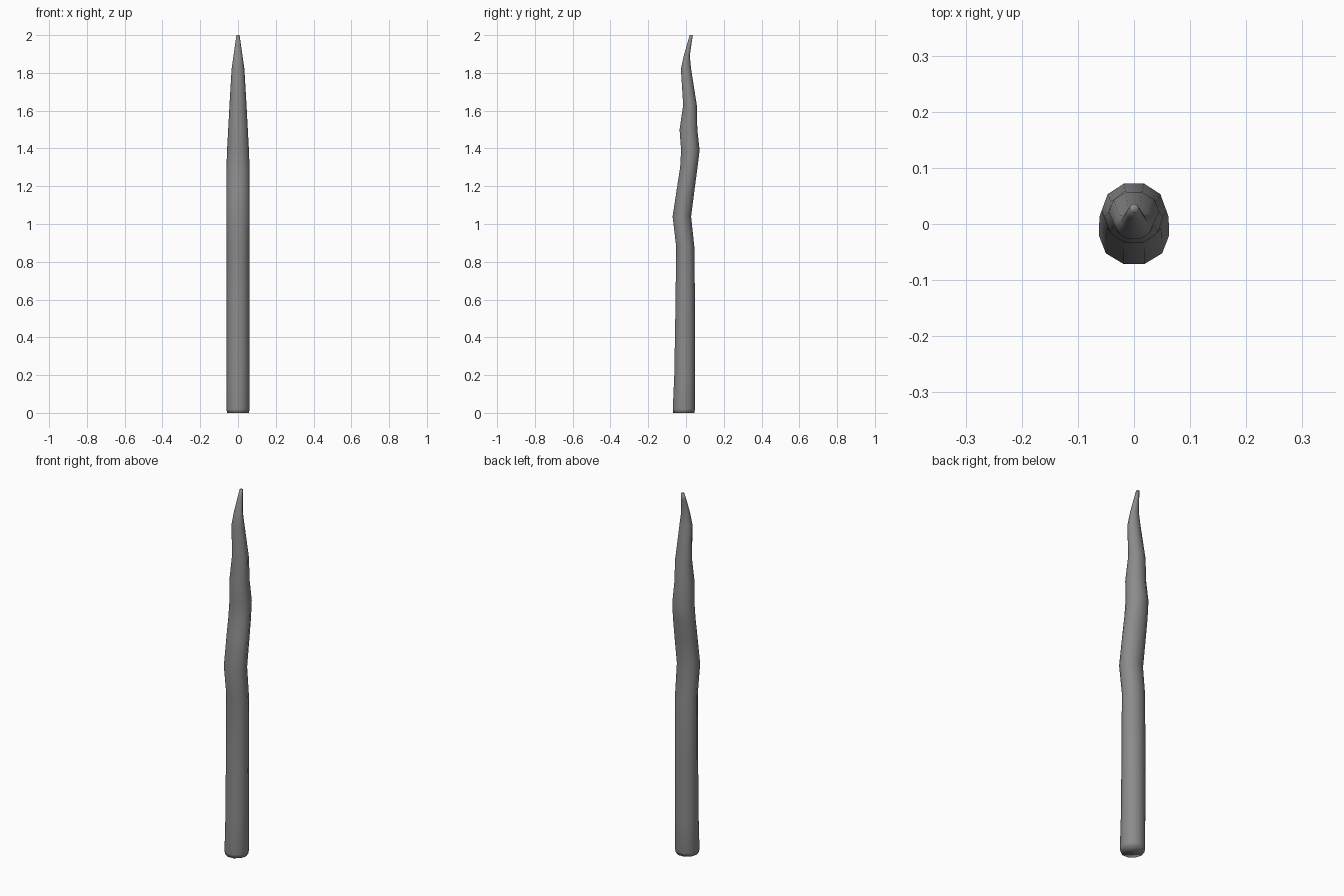
import bpy, bmesh, math

if "Cube" in bpy.data.objects:
    bpy.data.objects.remove(bpy.data.objects["Cube"])

SIDES = 10
# Rings along the wavy shaft: z, centre y, half width x, half depth y
RINGS = [
    (0.00, -0.012, 0.058, 0.056), (0.02, -0.011, 0.061, 0.059),
    (0.20, -0.007, 0.060, 0.055), (0.55, -0.004, 0.060, 0.052),
    (0.88, -0.004, 0.060, 0.048), (1.04, -0.022, 0.062, 0.049),
    (1.21, 0.002, 0.062, 0.047), (1.30, 0.015, 0.061, 0.046),
    (1.39, 0.023, 0.058, 0.049), (1.50, 0.013, 0.052, 0.047),
    (1.63, 0.021, 0.045, 0.036), (1.82, 0.000, 0.034, 0.027),
    (1.89, 0.004, 0.024, 0.016), (1.96, 0.019, 0.014, 0.011),
    (2.00, 0.028, 0.008, 0.008),
]

# Shaft: ten-sided rings bridged from the blunt base to the thin tip
bm = bmesh.new()
loops = []
for z, cy, rx, ry in RINGS:
    ry /= math.sin(math.radians(72))
    angles = [2 * math.pi * i / SIDES for i in range(SIDES)]
    loops.append([bm.verts.new((rx * math.cos(a), cy + ry * math.sin(a), z))
                  for a in angles])
for low, high in zip(loops, loops[1:]):
    for i in range(SIDES):
        j = (i + 1) % SIDES
        bm.faces.new((low[i], low[j], high[j], high[i]))
bm.faces.new(loops[0][::-1])
bm.faces.new(loops[-1])
for f in bm.faces:
    f.smooth = True

mesh = bpy.data.meshes.new("wavy_spike")
bm.to_mesh(mesh)
bm.free()
spike = bpy.data.objects.new("wavy_spike", mesh)
bpy.context.collection.objects.link(spike)

# Dark grey surface
mat = bpy.data.materials.new("dark_grey")
mat.diffuse_color = (0.26, 0.26, 0.26, 1)
mat.use_nodes = True
mat.node_tree.nodes["Principled BSDF"].inputs["Base Color"].default_value = mat.diffuse_color
mesh.materials.append(mat)
